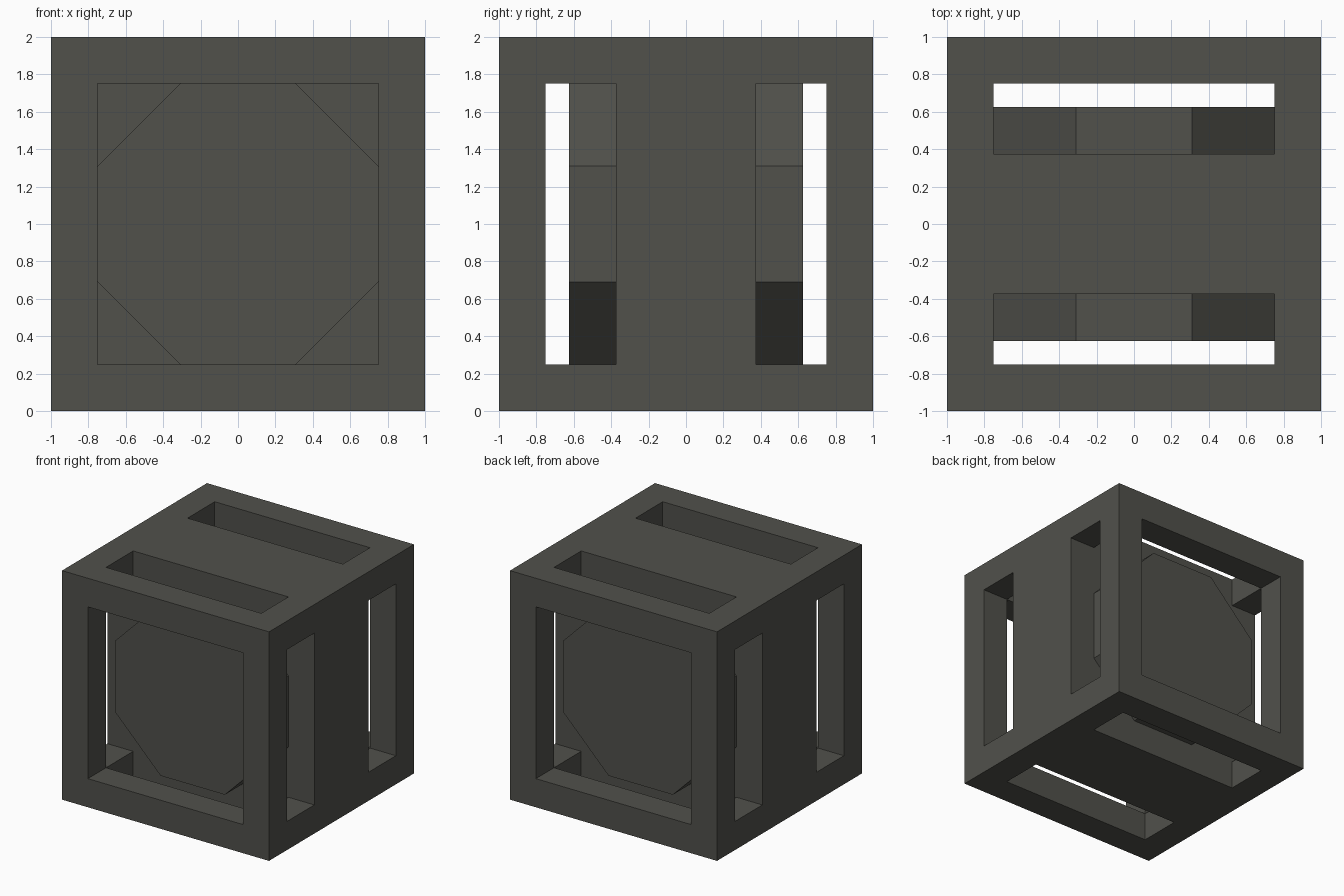
import bpy, math

if "Cube" in bpy.data.objects:
    bpy.data.objects.remove(bpy.data.objects["Cube"])

grey = bpy.data.materials.new("dark grey")
grey.diffuse_color = (0.082, 0.082, 0.071, 1)
grey.use_nodes = True
grey.node_tree.nodes["Principled BSDF"].inputs["Base Color"].default_value = grey.diffuse_color


def box(name, lo, hi):
    size = [b - a for a, b in zip(lo, hi)]
    mid = [(a + b) / 2 for a, b in zip(lo, hi)]
    bpy.ops.mesh.primitive_cube_add(size=1, location=mid)
    ob = bpy.context.object
    ob.name = name
    ob.scale = size
    bpy.ops.object.transform_apply(location=True, rotation=True, scale=True)
    return ob


# Outer casing
casing = box("casing", (-1, -1, 0), (1, 1, 2))
casing.data.materials.append(grey)

# Square recesses front and back, plus slots through the sides and top
cutters = []
for s in (-1, 1):
    def span(a, b):
        return min(s * a, s * b), max(s * a, s * b)
    y0, y1 = span(0.375, 1.2)
    cutters.append(box("recess_cutter", (-0.75, y0, 0.25), (0.75, y1, 1.75)))
    y0, y1 = span(0.375, 0.75)
    cutters.append(box("side_slot_cutter", (-1.2, y0, 0.25), (1.2, y1, 1.75)))
    cutters.append(box("top_slot_cutter", (-0.75, y0, -0.2), (0.75, y1, 2.2)))

for c in cutters:
    c.hide_render = True
    m = casing.modifiers.new("cut", 'BOOLEAN')
    m.operation = 'DIFFERENCE'
    m.solver = 'EXACT'
    m.object = c
bpy.context.view_layer.objects.active = casing
for m in list(casing.modifiers):
    bpy.ops.object.modifier_apply(modifier=m.name)
for c in cutters:
    bpy.data.objects.remove(c, do_unlink=True)

# Octagonal plates on both faces of the solid core
for s, name in ((-1, "front_octagon"), (1, "back_octagon")):
    bpy.ops.mesh.primitive_cylinder_add(
        vertices=8, radius=0.75 / math.cos(math.pi / 8), depth=0.25)
    ob = bpy.context.object
    ob.name = name
    ob.rotation_euler = (0, 0, math.pi / 8)
    bpy.ops.object.transform_apply(location=True, rotation=True, scale=True)
    ob.rotation_euler = (math.pi / 2, 0, 0)
    ob.location = (0, s * 0.5, 1)
    bpy.ops.object.transform_apply(location=True, rotation=True, scale=True)
    ob.data.materials.append(grey)
